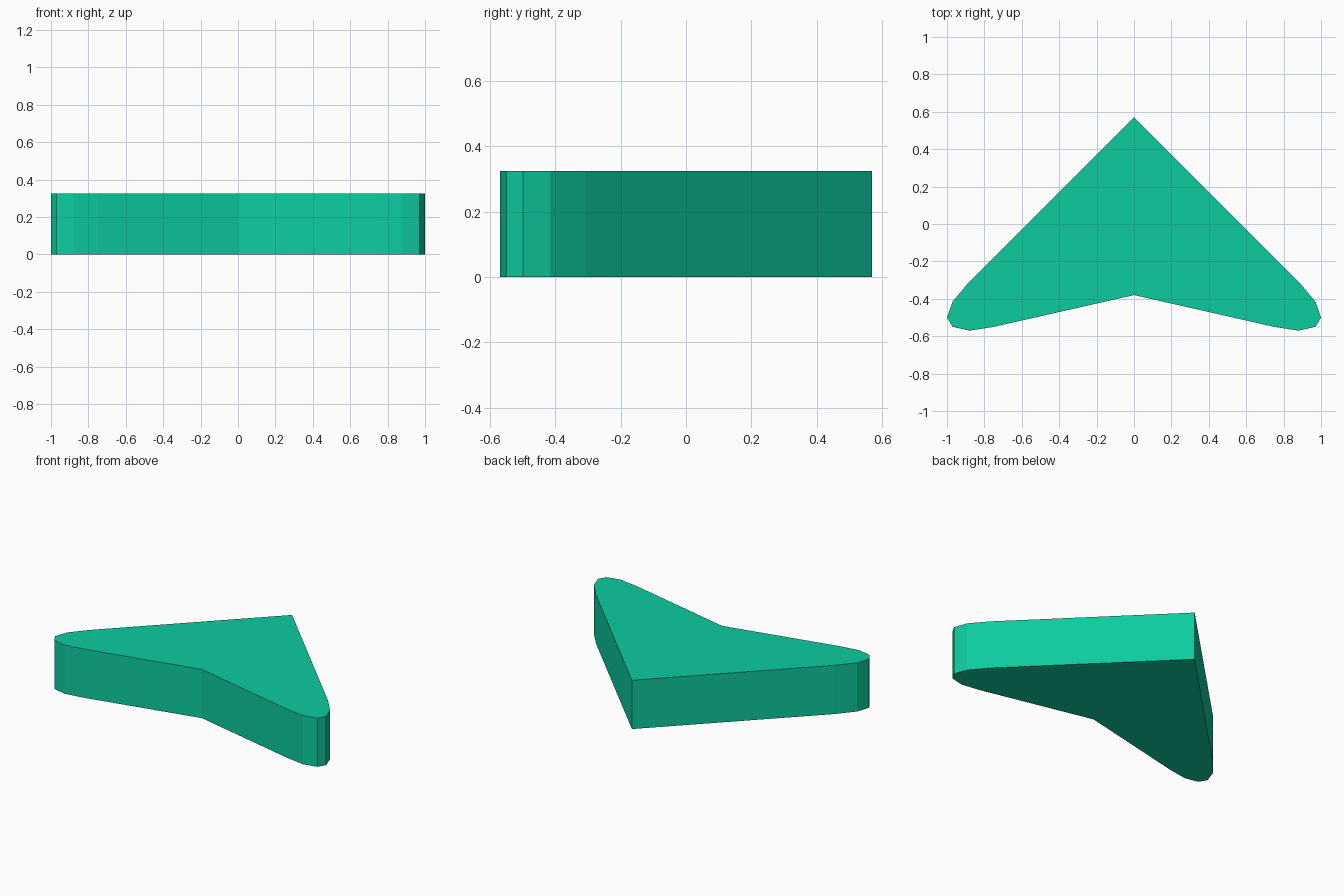
import bpy
import bmesh

if "Cube" in bpy.data.objects:
    bpy.data.objects.remove(bpy.data.objects["Cube"])

HEIGHT = 0.325

# Right half of the outline, from the nose round the wing tip to the rear notch
half = [(0, 0.57), (0.88, -0.308), (0.97, -0.415), (1.0, -0.5),
        (0.97, -0.55), (0.88, -0.57), (0.75, -0.55), (0, -0.38)]
outline = half + [(-x, y) for x, y in reversed(half[1:-1])]

# Swept slab: flat outline extruded upwards
bm = bmesh.new()
base = bm.faces.new([bm.verts.new((x, y, 0)) for x, y in outline])
top = bmesh.ops.extrude_face_region(bm, geom=[base], use_keep_orig=True)["geom"]
top_verts = [g for g in top if isinstance(g, bmesh.types.BMVert)]
bmesh.ops.translate(bm, verts=top_verts, vec=(0, 0, HEIGHT))
bmesh.ops.recalc_face_normals(bm, faces=bm.faces)

mesh = bpy.data.meshes.new("arrowhead_slab")
bm.to_mesh(mesh)
bm.free()
slab = bpy.data.objects.new("arrowhead_slab", mesh)
bpy.context.collection.objects.link(slab)

# Green colour
green = bpy.data.materials.new("green")
green.diffuse_color = (0.004, 0.6, 0.35, 1)
green.use_nodes = True
green.node_tree.nodes["Principled BSDF"].inputs["Base Color"].default_value = green.diffuse_color
mesh.materials.append(green)
